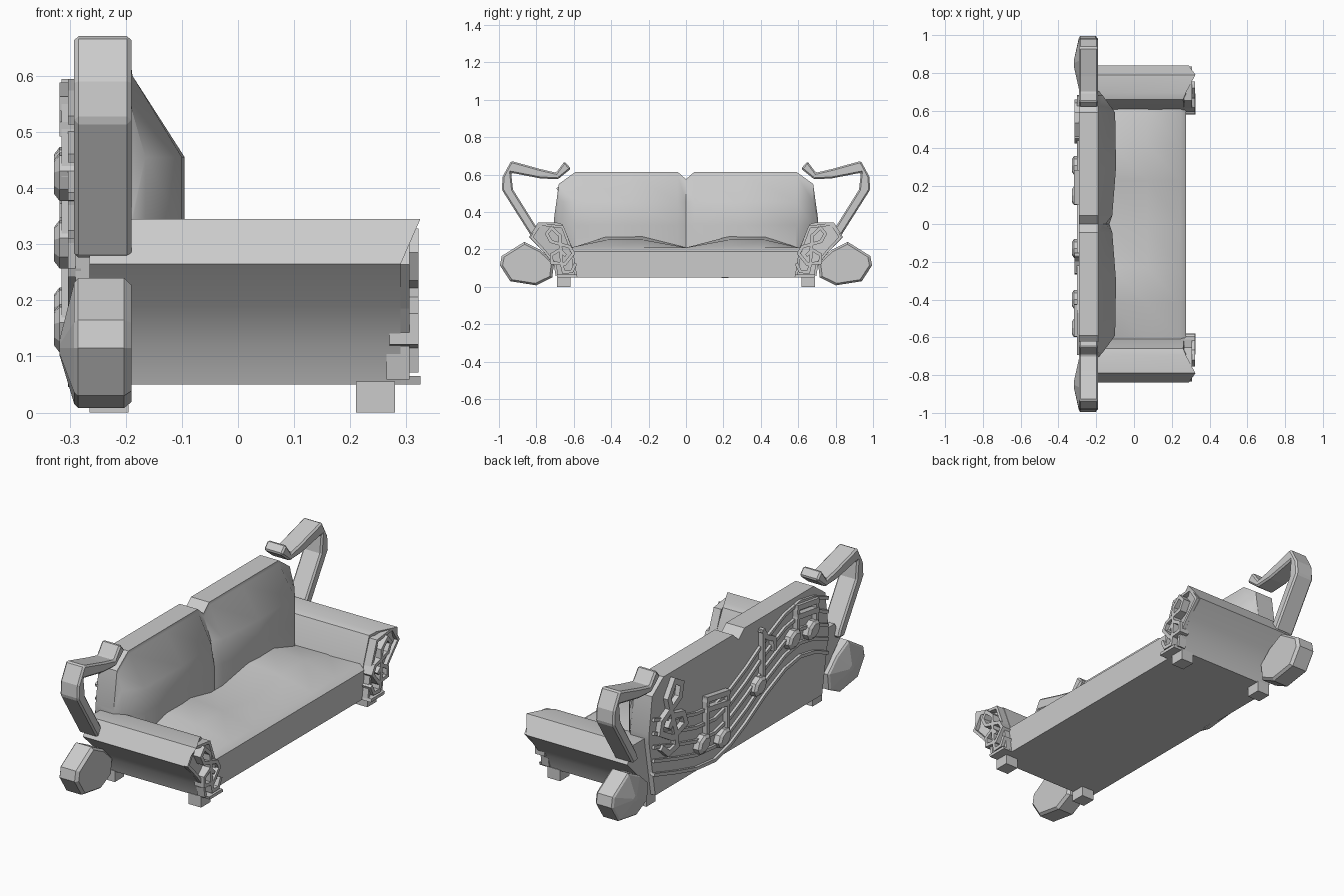
import bpy, math
from mathutils import Vector

if "Cube" in bpy.data.objects:
    bpy.data.objects.remove(bpy.data.objects["Cube"])


def make(name, verts, faces, smooth=None):
    me = bpy.data.meshes.new(name)
    me.from_pydata([tuple(v) for v in verts], [], faces)
    ob = bpy.data.objects.new(name, me)
    bpy.context.collection.objects.link(ob)
    import bmesh
    bm = bmesh.new()
    bm.from_mesh(me)
    bmesh.ops.recalc_face_normals(bm, faces=bm.faces)
    bm.to_mesh(me)
    bm.free()
    if smooth:
        me.shade_smooth()
        me.set_sharp_from_angle(angle=math.radians(smooth))
    return ob


def loft(name, rings, smooth=None):
    """Skin equal-length closed rings and cap both ends."""
    n = len(rings[0])
    verts = [v for r in rings for v in r]
    faces = [(k*n+i, k*n+(i+1) % n, (k+1)*n+(i+1) % n, (k+1)*n+i)
             for k in range(len(rings)-1) for i in range(n)]
    faces += [tuple(range(n))[::-1], tuple(range((len(rings)-1)*n, len(rings)*n))]
    return make(name, verts, faces, smooth)


def slab(name, outline, x0, x1, bevel=0):
    """Extrude a (y, z) outline along x."""
    ob = loft(name, [[(x, y, z) for y, z in outline] for x in (x0, x1)])
    if bevel:
        m = ob.modifiers.new("bevel", 'BEVEL')
        m.width, m.segments = bevel, 1
    return ob


def ribbon(name, pts, w, x0, x1):
    """Flat raised band of width w following a (y, z) path."""
    p = [Vector(q) for q in pts]
    left, right = [], []
    for i, q in enumerate(p):
        a = (q - p[i-1]).normalized() if i else None
        b = (p[i+1] - q).normalized() if i < len(p)-1 else None
        t = ((a or b) + (b or a)).normalized()
        k = w / 2 / max(0.6, t.dot(b or a))
        nrm = Vector((-t.y, t.x)) * k
        left.append(q + nrm)
        right.append(q - nrm)
    rings = [[(x0, *l), (x1, *l), (x1, *r), (x0, *r)] for l, r in zip(left, right)]
    return loft(name, rings)


def mirror_y(ob):
    m = ob.modifiers.new("mirror", 'MIRROR')
    m.use_axis = (False, True, False)
    if "mirror_origin" not in bpy.data.objects:
        e = bpy.data.objects.new("mirror_origin", None)
        bpy.context.collection.objects.link(e)
        e.hide_render = True
    m.mirror_object = bpy.data.objects["mirror_origin"]
    return ob


def clef(name, cy, cz, sy, sz, tilt, w, x0, x1):
    path = [(-.4, -.7), (-.15, -.95), (.15, -.85), (.1, -.5), (-.2, .55), (0, .95), (.25, .8),
            (.2, .45), (-.4, 0), (-.45, -.3), (0, -.58), (.45, -.35), (.35, -.05),
            (0, .02), (-.15, -.28)]
    c, s = math.cos(tilt), math.sin(tilt)
    pts = [(cy + c*a*sy - s*b*sz, cz + s*a*sy + c*b*sz) for a, b in path]
    return ribbon(name, pts, w, x0, x1)


def interp(table, y):
    for (a, va), (b, vb) in zip(table, table[1:]):
        if a <= y <= b:
            return va + (vb - va) * (y - a) / (b - a)
    return table[-1][1]


# seat: softly domed twin cushion over a box base
seat_back = [(0, .21), (.23, .27), (.42, .27), (.62, .205)]
ys = [-.62, -.42, -.23, 0, .23, .42, .62]
rings = []
for y in ys:
    zb = interp(seat_back, abs(y))
    rings.append([(-.22, y, .05), (.275, y, .05), (.275, y, .19), (.245, y, .21),
                  (.07, y, .21 + (zb - .21) * .7), (-.12, y, zb), (-.22, y, zb)])
loft("seat", rings, 35)

# backrest: heart-notched slab with swelling front cushion
half = [(0, .575, -.13), (.045, .615, -.115), (.3, .615, -.095), (.59, .615, -.10),
        (.68, .55, -.165), (.705, .37, -.19)]
cols = [(-y, z, x) for y, z, x in half[:0:-1]] + half
rings = []
for y, zt, x in cols:
    s = 1 if abs(y) < .65 else .93
    zm = min(.455, zt - .04)
    xm = x - (.02 if y == 0 else 0)
    rings.append([(-.29, y*s, .05), (-.29, y, .33), (-.29, y, zt), (-.19, y, zt),
                  (-.188, y, zt - .015), (xm, y, zm), (x, y, .33), (x, y*s, .05)])
loft("backrest", rings, 35)

# arms: flared profile with a swept front end
arm = [(.577, .05, .27), (.60, .19, .265), (.66, .335, .26), (.695, .345, .275),
       (.79, .345, .325), (.84, .265, .29), (.765, .19, .29), (.71, .12, .29), (.685, .05, .29)]
mirror_y(loft("arm", [[(-.265, y, z) for y, z, x in arm], [(x, y, z) for y, z, x in arm]], 32))
mirror_y(slab("arm_foot_lip", [(.58, .05), (.685, .05), (.69, .065), (.585, .065)], .26, .325))

# raised frame and scroll on each arm front
rim = [(.59, .06), (.61, .19), (.66, .32), (.78, .335), (.825, .265), (.755, .19), (.70, .12), (.69, .06)]
mirror_y(ribbon("arm_frame", rim, .014, .265, .306))
mirror_y(clef("arm_scroll", .675, .195, .14, .135, -.35, .017, .27, .322))

# legs
for x0 in (-.265, .21):
    mirror_y(slab("leg", [(.617, 0), (.69, 0), (.69, .055), (.617, .055)], x0, x0 + .07))

# large side notes: faceted head plus hooked stem
head = [(.995, .115), (.985, .165), (.865, .24), (.775, .195), (.705, .13), (.715, .05), (.80, .008), (.94, .03)]
cy, cz = .85, .115
mirror_y(loft("note_head", [[(x, cy + (y-cy)*s, cz + (z-cz)*s) for y, z in head]
              for x, s in ((-.318, .12), (-.292, .93), (-.285, 1), (-.203, 1), (-.19, .9))]))
stem = [(.83, .275), (.985, .52), (.98, .59), (.935, .673), (.78, .63), (.695, .61), (.65, .67),
        (.615, .632), (.685, .575), (.78, .58), (.935, .61), (.925, .52), (.80, .32), (.785, .28)]
mirror_y(slab("note_stem", stem, -.292, -.19, .008))

# wavy stave lines on the back
wave = [(.68, .30), (.5, .245), (.35, .205), (.2, .19), (.08, .22), (-.05, .28), (-.2, .365),
        (-.35, .43), (-.47, .45), (-.58, .43), (-.69, .385)]
for k in range(-2, 3):
    ribbon("stave_line", [(y, z + k * .068) for y, z in wave], .016, -.303, -.28)

# clef and small notes on the back
clef("back_clef", .54, .405, -.22, .18, .06, .028, -.315, -.285)


def note(y, z, top, r=.043):
    pts = [(y + r*1.15*math.cos(a), z + r*math.sin(a) - .25*r*math.cos(a))
           for a in (i*math.pi/4 for i in range(8))]
    loft("small_note_head", [[(x, y + (p-y)*s, z + (q-z)*s) for p, q in pts]
         for x, s in ((-.285, 1), (-.318, 1), (-.328, .7))])
    ribbon("small_note_stem", [(y - .035, z), (y - .035, top)], .02, -.315, -.285)


for y, z, top in ((.31, .18, .40), (.15, .15, .37), (-.40, .43, .58), (-.55, .42, .555)):
    note(y, z, top)
for y0, z0, y1, z1 in ((.285, .39, .105, .36), (.285, .34, .105, .31),
                       (-.425, .575, -.595, .55), (-.425, .53, -.595, .505)):
    ribbon("note_beam", [(y0, z0), (y1, z1)], .026, -.318, -.285)
note(-.13, .30, .57)
ribbon("note_flag", [(-.16, .565), (-.19, .52), (-.25, .49), (-.255, .43)], .024, -.315, -.285)
